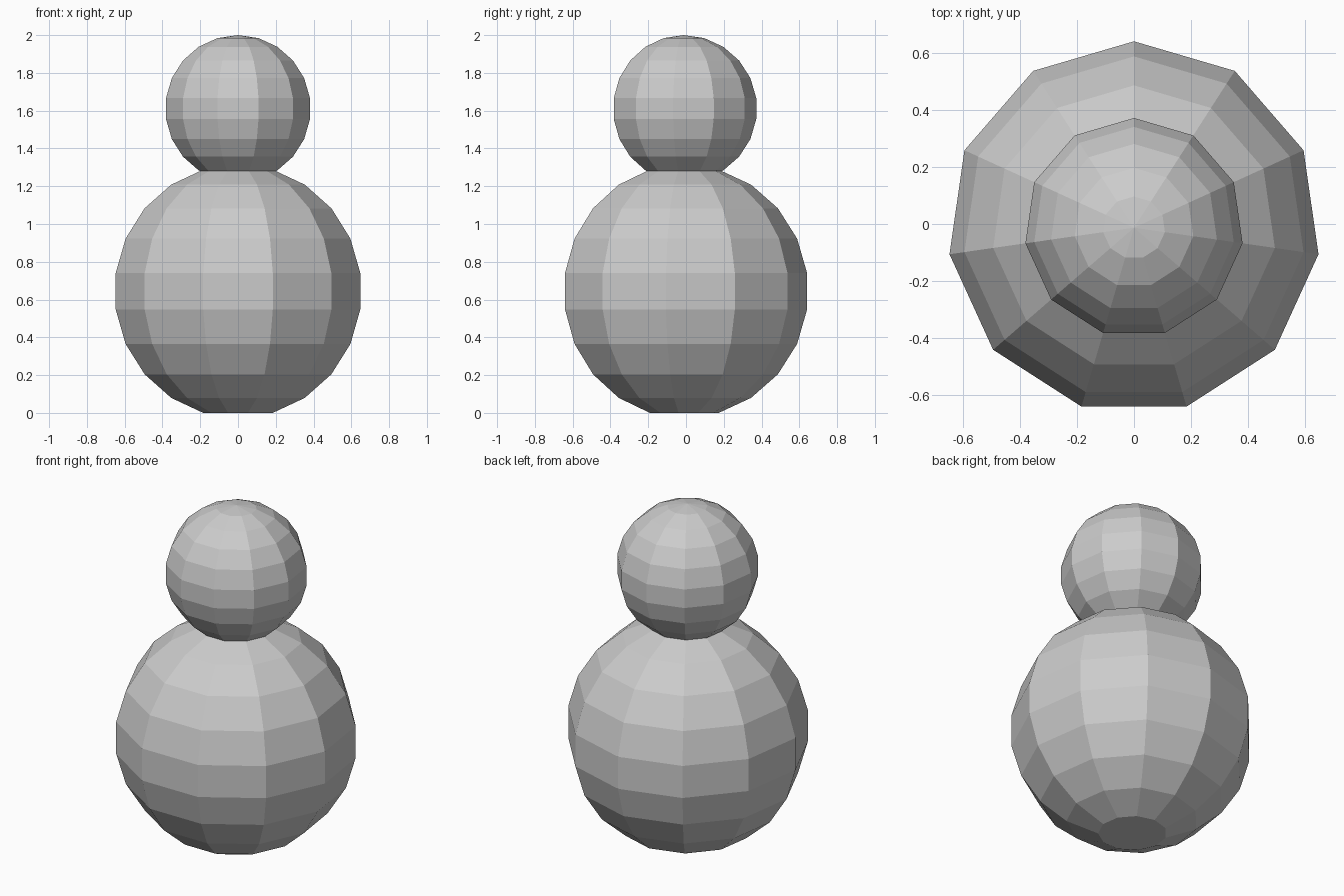
import bpy, bmesh
from math import sin, cos, pi

if "Cube" in bpy.data.objects:
    bpy.data.objects.remove(bpy.data.objects["Cube"])

SIDES = 11
CENTRE_Y = -0.013


def ball(name, radius, half_height, centre_z, flat_base=False):
    """Low-poly ball with a vertex meridian on +y, optionally flat at the bottom."""
    bm = bmesh.new()
    rings = []
    for i in range(1, SIDES):
        lat = -pi / 2 + pi * i / SIDES
        r, z = radius * cos(lat), centre_z + half_height * sin(lat)
        rings.append([bm.verts.new((r * sin(2 * pi * j / SIDES),
                                    CENTRE_Y + r * cos(2 * pi * j / SIDES), z))
                      for j in range(SIDES)])
    # Bands between rings
    for low, high in zip(rings, rings[1:]):
        for j in range(SIDES):
            k = (j + 1) % SIDES
            bm.faces.new((low[j], low[k], high[k], high[j]))
    # Pole caps
    top = bm.verts.new((0, CENTRE_Y, centre_z + half_height))
    for j in range(SIDES):
        bm.faces.new((rings[-1][j], rings[-1][(j + 1) % SIDES], top))
    if flat_base:
        bm.faces.new(rings[0])
    else:
        bottom = bm.verts.new((0, CENTRE_Y, centre_z - half_height))
        for j in range(SIDES):
            bm.faces.new((rings[0][(j + 1) % SIDES], rings[0][j], bottom))
    bmesh.ops.recalc_face_normals(bm, faces=bm.faces)
    mesh = bpy.data.meshes.new(name)
    bm.to_mesh(mesh)
    bm.free()
    obj = bpy.data.objects.new(name, mesh)
    bpy.context.collection.objects.link(obj)
    return obj


# Large lower ball standing on its flat base
base_half = 0.671
ball("body", 0.661, base_half, base_half * cos(pi / SIDES), flat_base=True)

# Small upper ball, slightly sunk into the body
ball("head", 0.389, 0.389, 1.611)
